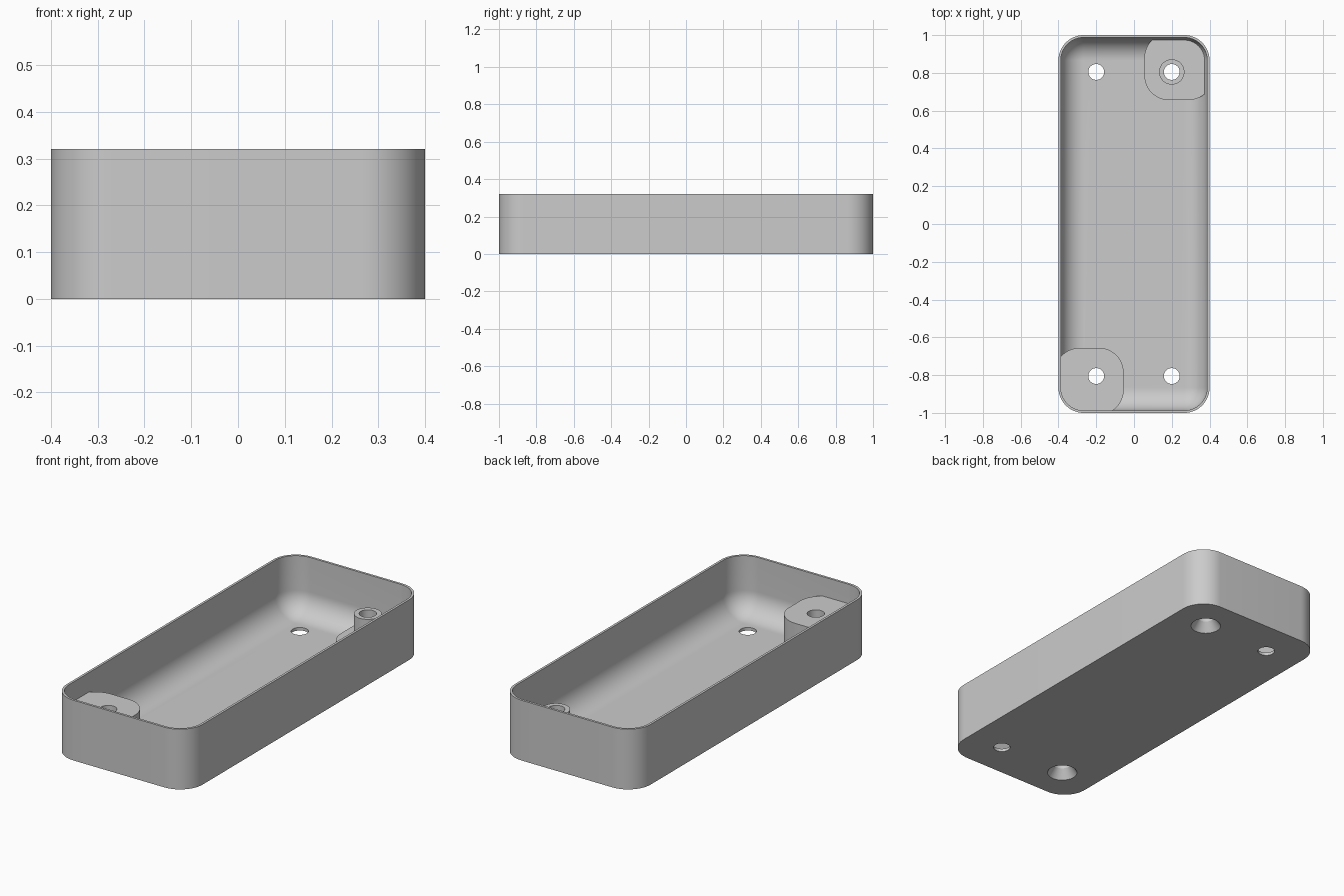
import bpy, bmesh, math
from math import pi, sin, cos

old = bpy.data.objects.get("Cube")
if old:
    bpy.data.objects.remove(old, do_unlink=True)

HEIGHT, FLOOR, WALL = 0.32, 0.016, 0.0125
FILLET, CORNER = 0.12, 0.134
HOLE, HOLE_X, HOLE_Y = 0.042, 0.2, 0.805

grey = bpy.data.materials.new("plain grey")
grey.use_nodes = True
colour = (0.6, 0.6, 0.6, 1)
grey.diffuse_color = colour
grey.node_tree.nodes["Principled BSDF"].inputs["Base Color"].default_value = colour


def rounded_rect(x0, x1, y0, y1, r, steps=16):
    """Outline of a rectangle with rounded corners."""
    points = []
    corners = [(x1 - r, y1 - r), (x0 + r, y1 - r), (x0 + r, y0 + r), (x1 - r, y0 + r)]
    for quarter, (cx, cy) in enumerate(corners):
        for i in range(steps + 1):
            a = (quarter + i / steps) * pi / 2
            points.append((cx + r * cos(a), cy + r * sin(a)))
    return points


def circle(x, y, r, steps=48):
    return [(x + r * cos(2 * pi * i / steps), y + r * sin(2 * pi * i / steps))
            for i in range(steps)]


def loft(name, sections):
    """Closed solid through a stack of (outline, z) sections."""
    bm = bmesh.new()
    rings = [[bm.verts.new((x, y, z)) for x, y in outline] for outline, z in sections]
    n = len(rings[0])
    for low, high in zip(rings, rings[1:]):
        for i in range(n):
            j = (i + 1) % n
            bm.faces.new((low[i], low[j], high[j], high[i]))
    bm.faces.new(rings[0][::-1])
    bm.faces.new(rings[-1])
    mesh = bpy.data.meshes.new(name)
    bm.to_mesh(mesh)
    bm.free()
    obj = bpy.data.objects.new(name, mesh)
    bpy.context.collection.objects.link(obj)
    mesh.materials.append(grey)
    return obj


def select(obj):
    bpy.ops.object.select_all(action='DESELECT')
    obj.select_set(True)
    bpy.context.view_layer.objects.active = obj


def boolean(obj, other, operation):
    select(obj)
    mod = obj.modifiers.new("boolean", 'BOOLEAN')
    mod.object, mod.operation, mod.solver = other, operation, 'EXACT'
    bpy.ops.object.modifier_apply(modifier=mod.name)


def body_outline(inset):
    return rounded_rect(-0.4 + inset, 0.4 - inset, -1 + inset, 1 - inset, CORNER - inset)


# Hollow of the tray, with a fillet where the walls meet the floor
levels = []
for i in range(17):
    a = i / 16 * pi / 2
    levels.append((body_outline(WALL + FILLET * (1 - sin(a))), FLOOR + FILLET * (1 - cos(a))))
levels.append((body_outline(WALL), HEIGHT + 0.1))
cavity = loft("cavity_cutter", levels)

# Outer tray
tray = loft("tray_shell", [(body_outline(0), 0), (body_outline(0), HEIGHT)])
boolean(tray, cavity, 'DIFFERENCE')


# Corner pads, trimmed to the hollow
def corner_pad(name, side, top):
    xs = sorted((side * 0.055, side * 0.418))
    ys = sorted((side * 0.656, side * 1.01))
    outline = rounded_rect(*xs, *ys, 0.13)
    pad = loft(name, [(outline, 0), (outline, top)])
    boolean(pad, cavity, 'INTERSECT')
    return pad


low_pad = corner_pad("low_corner_pad", 1, 0.08)
tall_pad = corner_pad("tall_corner_pad", -1, 0.217)

# Collar standing on the low pad
ring = circle(HOLE_X, HOLE_Y, 0.067)
collar = loft("screw_collar", [(ring, 0.08), (ring, 0.217)])

# Screw holes: countersunk under the pads, plain in the other two corners
drills = []
for sx in (-1, 1):
    for sy in (-1, 1):
        x, y = sx * HOLE_X, sy * HOLE_Y
        shaft = circle(x, y, HOLE)
        if sx == sy:
            sections = [(circle(x, y, 0.076), -0.002), (circle(x, y, 0.075), 0),
                        (shaft, 0.05), (shaft, 0.5)]
            targets = [tray, low_pad, collar] if sx > 0 else [tray, tall_pad]
        else:
            sections = [(shaft, -0.1), (shaft, 0.5)]
            targets = [tray]
        drill = loft("hole_cutter", sections)
        for target in targets:
            boolean(target, drill, 'DIFFERENCE')
        drills.append(drill)

for cutter in drills + [cavity]:
    bpy.data.objects.remove(cutter, do_unlink=True)

# Smooth curved faces, crisp edges
for obj in (tray, low_pad, tall_pad, collar):
    select(obj)
    bpy.ops.object.shade_smooth_by_angle(angle=math.radians(30))
